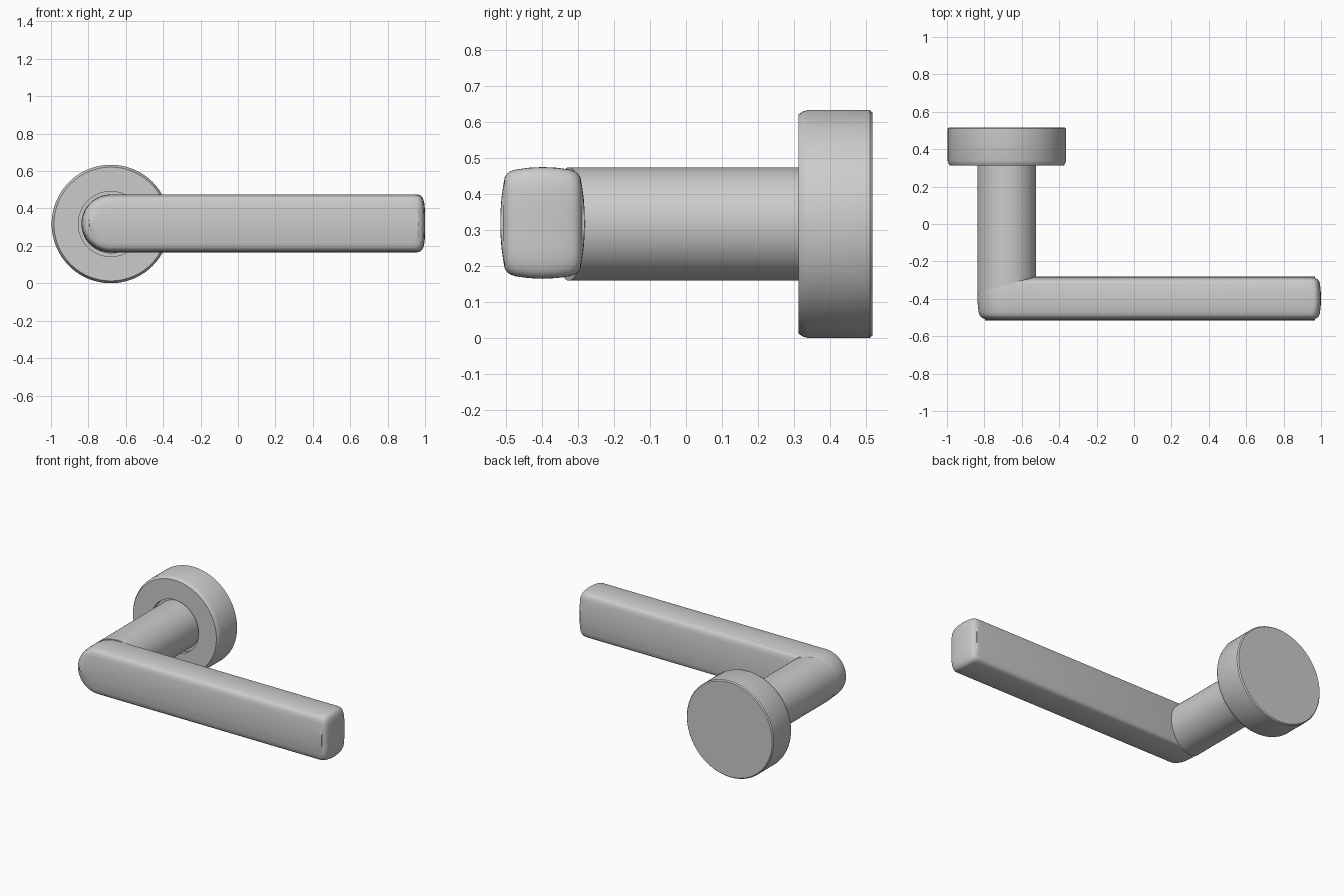
import bpy, bmesh
from math import sin, cos, pi, radians
from mathutils import Vector

cube = bpy.data.objects.get("Cube")
if cube:
    bpy.data.objects.remove(cube)

metal = bpy.data.materials.new("satin_grey_metal")
metal.use_nodes = True
GREY = (0.6, 0.6, 0.6, 1)
metal.diffuse_color = GREY
metal.node_tree.nodes["Principled BSDF"].inputs["Base Color"].default_value = GREY

CX, CZ = -0.68, 0.317                      # axis of the rose and neck
MITRE_POINT = Vector((-0.52, -0.28, 0))    # slanted joint between neck and grip
MITRE_NORMAL = Vector((-0.09, 0.32, 0)).normalized()


def finish(name, bm, angle=35):
    bmesh.ops.recalc_face_normals(bm, faces=bm.faces)
    mesh = bpy.data.meshes.new(name)
    bm.to_mesh(mesh)
    bm.free()
    mesh.materials.append(metal)
    obj = bpy.data.objects.new(name, mesh)
    bpy.context.collection.objects.link(obj)
    bpy.ops.object.select_all(action='DESELECT')
    obj.select_set(True)
    bpy.context.view_layer.objects.active = obj
    bpy.ops.object.shade_smooth_by_angle(angle=radians(angle))
    return obj


def loft(rings):
    """Skin a stack of equal-length point rings and cap both ends."""
    bm = bmesh.new()
    loops = [[bm.verts.new(p) for p in ring] for ring in rings]
    for a, b in zip(loops, loops[1:]):
        for i in range(len(a)):
            j = (i + 1) % len(a)
            bm.faces.new((a[i], a[j], b[j], b[i]))
    bm.faces.new(loops[0])
    bm.faces.new(loops[-1])
    return bm


def circle(r, y, n=96):
    return [(CX + r * cos(2 * pi * i / n), y, CZ + r * sin(2 * pi * i / n)) for i in range(n)]


def mitre(bm, keep_back):
    """Trim along the slanted joint and close the cut."""
    cut = bmesh.ops.bisect_plane(
        bm, geom=bm.verts[:] + bm.edges[:] + bm.faces[:],
        plane_co=MITRE_POINT, plane_no=MITRE_NORMAL,
        clear_inner=keep_back, clear_outer=not keep_back)
    edges = [e for e in cut["geom_cut"] if isinstance(e, bmesh.types.BMEdge)]
    bmesh.ops.holes_fill(bm, edges=edges, sides=0)


# Wall rose: turned disc with chamfered front rim and a recess round the neck
rose = [(0.31, 0.517), (0.3165, 0.51), (0.3165, 0.338), (0.312, 0.324),
        (0.304, 0.312), (0.174, 0.312), (0.174, 0.345)]
finish("wall_rose", loft([circle(r, y) for r, y in rose]), 30)

# Neck: round bar mitred at the grip
bm = loft([circle(0.157, y) for y in (-0.45, 0.36)])
mitre(bm, True)
finish("neck", bm)


# Grip: pillowed bar, round at the neck end and nearly square at the tip
def grip_outline(inset, y, n=32):
    h = 0.155 - inset
    side = min(inset, 0.04)
    ring = []
    for i in range(n + 1):                 # tip, a squarish superellipse
        t = -pi / 2 + pi * i / n
        s = sin(t)
        z = h * (abs(s) ** 0.5) * (1 if s >= 0 else -1)
        ring.append((0.937 - side * 0.8 + 0.063 * max(cos(t), 0) ** 0.5, y, 0.32 + z))
    for i in range(n + 1):                 # neck end, half round
        t = pi / 2 + pi * i / n
        ring.append((CX + (0.157 - side) * cos(t), y, 0.32 + h * sin(t)))
    return ring


MID_Y, HALF = -0.398, 0.117
layers = [(0, 0), (0.002, 0.04), (0.007, 0.075), (0.012, 0.09), (0.018, 0.098),
          (0.028, 0.105), (0.05, 0.109), (0.085, 0.114), (0.12, 0.1165), (0.15, HALF)]
stack = [(i, MID_Y - d) for i, d in reversed(layers)] + [(i, MID_Y + d) for i, d in layers[1:]]
bm = loft([grip_outline(i, y) for i, y in stack])
mitre(bm, False)
finish("grip", bm, 40)
